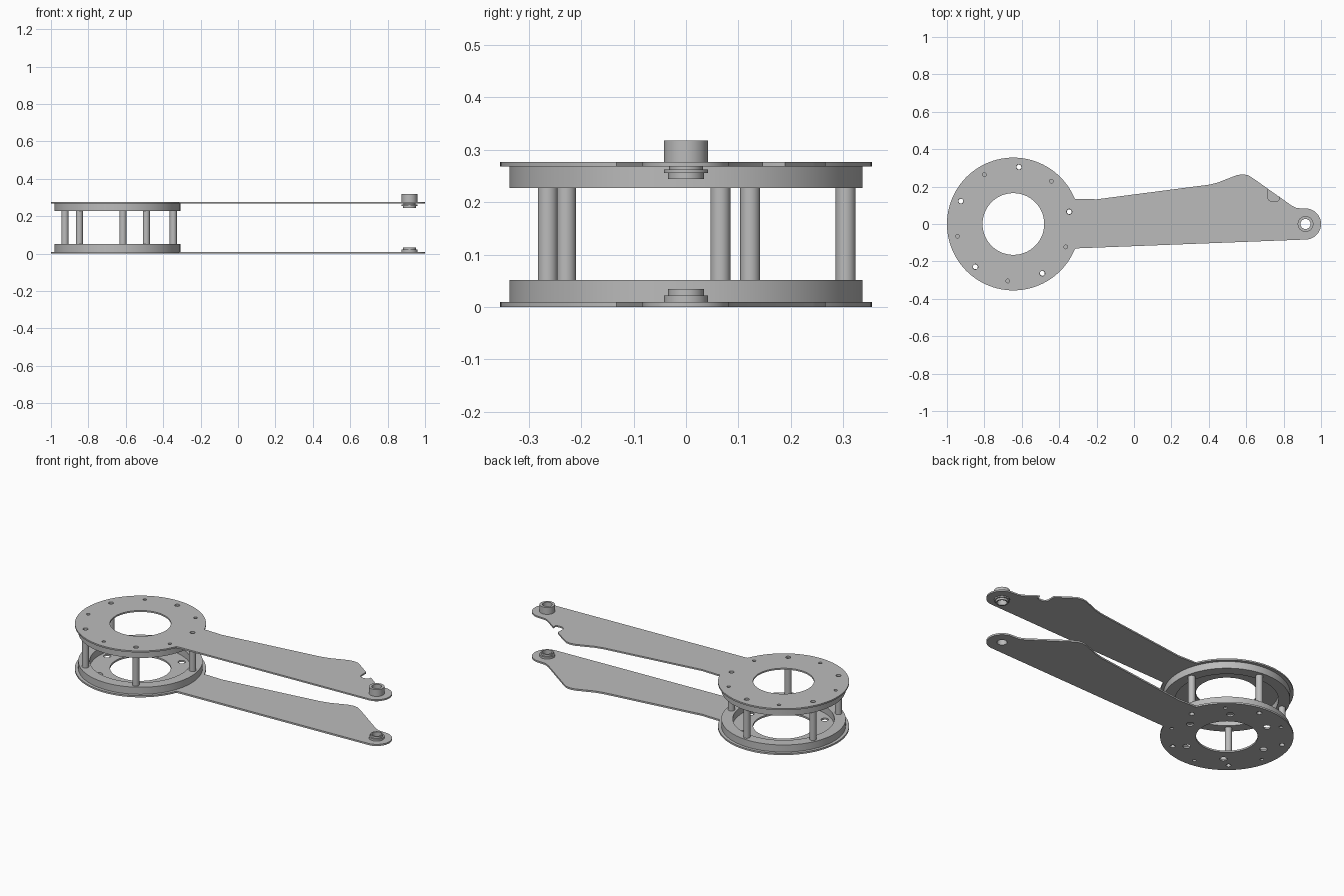
import bpy
import bmesh
from math import cos, sin, radians

cube = bpy.data.objects.get("Cube")
if cube:
    bpy.data.objects.remove(cube)

# Single metal colour
GREY = (0.5, 0.5, 0.5, 1)
metal = bpy.data.materials.new("grey metal")
metal.use_nodes = True
metal.diffuse_color = GREY
metal.node_tree.nodes["Principled BSDF"].inputs["Base Color"].default_value = GREY

RING = (-0.645, 0)      # centre of the round housing
PIVOT = (0.917, 0)      # centre of the arm tip
BOLT_R = 0.306          # bolt circle radius
BOLT_START = 84.4
parts = []


def arc(centre, r, start=0, end=360, n=48):
    """Points on an arc; a full circle leaves out the repeated last point."""
    steps = n if end - start == 360 else n - 1
    return [(centre[0] + r * cos(radians(start + (end - start) * i / steps)),
             centre[1] + r * sin(radians(start + (end - start) * i / steps)))
            for i in range(n)]


def around(r, count, start):
    return arc(RING, r, start, start + 360, count)


def slab(name, loops, z0, z1):
    """Extrude an outline with holes from z0 to z1."""
    curve = bpy.data.curves.new(name, "CURVE")
    curve.dimensions = "2D"
    curve.fill_mode = "BOTH"
    curve.extrude = (z1 - z0) / 2
    for loop in loops:
        spline = curve.splines.new("POLY")
        spline.points.add(len(loop) - 1)
        for point, (x, y) in zip(spline.points, loop):
            point.co = (x, y, 0, 1)
        spline.use_cyclic_u = True
    temp = bpy.data.objects.new(name + "_outline", curve)
    bpy.context.collection.objects.link(temp)
    graph = bpy.context.evaluated_depsgraph_get()
    mesh = bpy.data.meshes.new_from_object(temp.evaluated_get(graph))
    bpy.data.objects.remove(temp)
    bpy.data.curves.remove(curve)
    bm = bmesh.new()
    bm.from_mesh(mesh)
    bmesh.ops.remove_doubles(bm, verts=bm.verts, dist=0.00005)
    bmesh.ops.recalc_face_normals(bm, faces=bm.faces)
    bm.to_mesh(mesh)
    bm.free()
    mesh.name = name
    mesh.materials.clear()
    mesh.materials.append(metal)
    obj = bpy.data.objects.new(name, mesh)
    obj.location.z = (z0 + z1) / 2
    bpy.context.collection.objects.link(obj)
    parts.append(obj)


def tube(name, centre, outer, inner, z0, z1):
    slab(name, [arc(centre, outer), arc(centre, inner)], z0, z1)


def plate_outline(notch):
    """Round housing end, tapering arm, humped shoulder and rounded tip."""
    hump = [(-0.2, 0.132), (0.4, 0.21), (0.45, 0.222), (0.5, 0.242),
            (0.55, 0.261), (0.58, 0.266), (0.61, 0.261), (0.64, 0.242)]
    shoulder = [(0.84, 0.1), (0.87, 0.085)]
    tip = arc(PIVOT, 0.083, -86, 80, 24)
    return (arc(RING, 0.355, 22, 338, 90) + [(-0.3, -0.13)] + tip
            + shoulder[::-1] + notch[::-1] + hump[::-1] + [(-0.3, 0.135)])


# Plates with bolt holes; the upper one has an edge notch
posts = around(BOLT_R, 5, BOLT_START)
spare_bolts = around(BOLT_R, 5, BOLT_START + 36)
holes = [arc(RING, 0.165, n=64), arc(PIVOT, 0.027)]
holes += [arc(p, 0.014, n=20) for p in posts]
holes += [arc(p, 0.010, n=20) for p in spare_bolts]
vents = [arc(p, 0.02, n=24) for p in around(0.237, 6, BOLT_START - 30)]
notch = [(0.715, 0.189), (0.715, 0.14), (0.722, 0.126), (0.737, 0.12),
         (0.765, 0.12), (0.775, 0.128), (0.775, 0.147)]
slab("lower_plate", [plate_outline([])] + holes + vents, 0, 0.01)
slab("upper_plate", [plate_outline(notch)] + holes, 0.268, 0.277)

# Raised rims that hold the posts
rim = [arc(RING, 0.337, n=90), arc(RING, 0.275, n=90)]
rim += [arc(p, 0.013, n=20) for p in posts]
slab("lower_rim", rim, 0.01, 0.052)
slab("upper_rim", rim, 0.227, 0.268)

# Hollow posts between the rims
for i, p in enumerate(posts):
    tube(f"post_{i + 1}", p, 0.019, 0.013, 0.052, 0.227)

# Stepped bushings at the arm tip
for name, outer, z0, z1 in (
        ("lower_bushing_flange", 0.042, 0.01, 0.022),
        ("lower_bushing_collar", 0.034, 0.022, 0.034),
        ("upper_bushing_collar", 0.034, 0.244, 0.256),
        ("upper_bushing_flange", 0.042, 0.256, 0.263),
        ("upper_bushing_neck", 0.032, 0.263, 0.268),
        ("upper_bushing_sleeve", 0.042, 0.277, 0.318)):
    tube(name, PIVOT, outer, 0.027, z0, z1)

# Smooth round walls, keep rims crisp
bpy.ops.object.select_all(action="DESELECT")
for obj in parts:
    obj.select_set(True)
bpy.context.view_layer.objects.active = parts[0]
bpy.ops.object.shade_smooth_by_angle(angle=radians(30))
